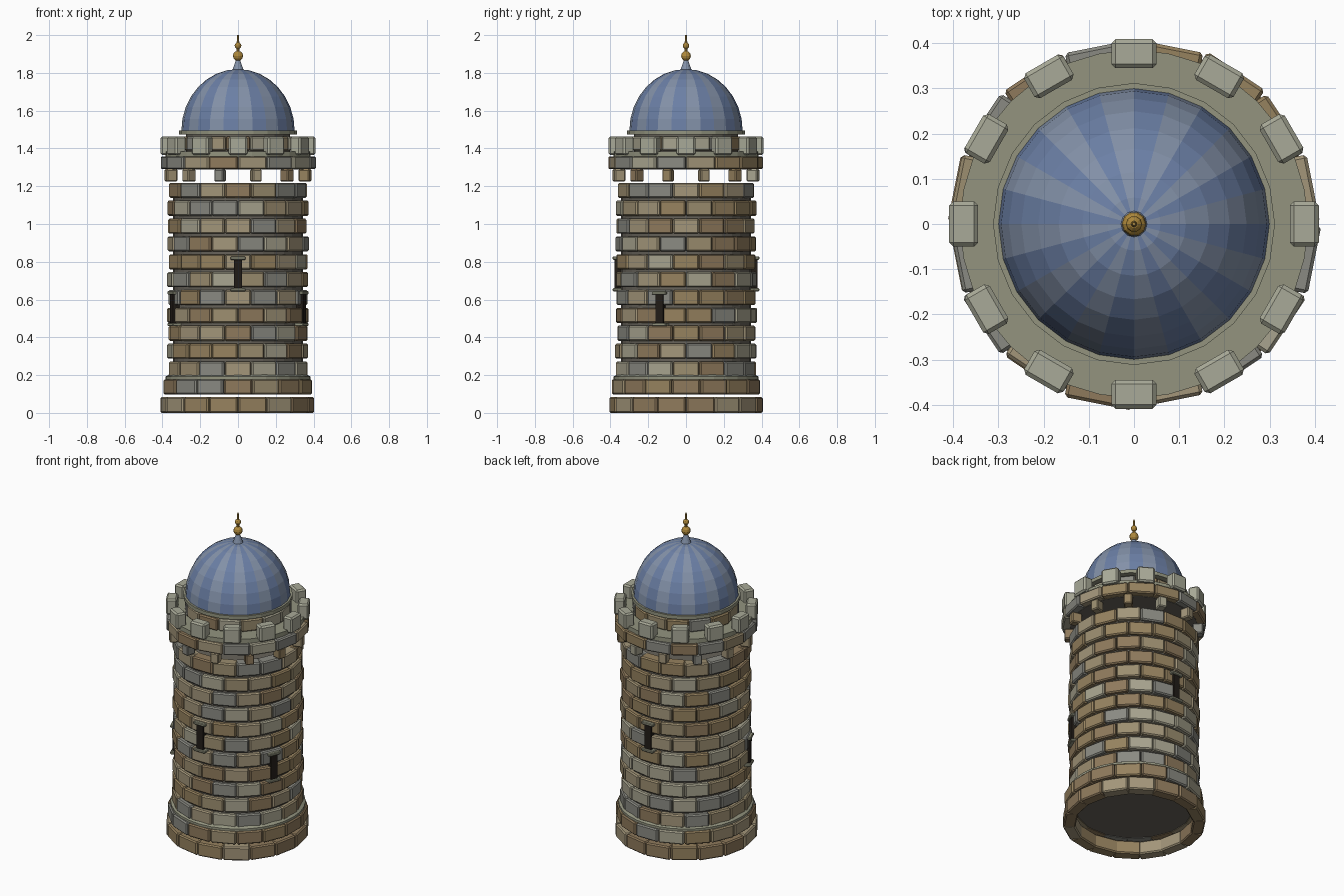
import bpy, bmesh, math, random
from mathutils import Matrix

if "Cube" in bpy.data.objects:
    bpy.data.objects.remove(bpy.data.objects["Cube"])

random.seed(7)

def mat(name, hexcol):
    c = [int(hexcol[i:i + 2], 16) / 255 for i in (0, 2, 4)]
    m = bpy.data.materials.new(name)
    m.diffuse_color = [((v + 0.055) / 1.055) ** 2.4 for v in c] + [1]
    m.use_nodes = True
    m.node_tree.nodes["Principled BSDF"].inputs["Base Color"].default_value = m.diffuse_color
    return m

STONES = [mat("stone_%d" % i, h) for i, h in enumerate(
    ["A3967A", "96825F", "8A8A82", "A8A48F", "8F7A5C", "9C8E70"])]
PALE = [mat("pale_stone", "A9AA98")]
MORTAR = [mat("mortar", "67635A")]
DECK = [mat("deck_stone", "93947F")]
DARK = [mat("slit_dark", "211C17")]
BLUES = [mat("dome_light", "8391A8"), mat("dome_blue", "6B7F A5".replace(" ", ""))]
GOLD = [mat("gold", "B08A3C")]

def finish(name, bm, mats, bevel=0):
    bmesh.ops.recalc_face_normals(bm, faces=bm.faces)
    me = bpy.data.meshes.new(name)
    bm.to_mesh(me)
    bm.free()
    for m in mats:
        me.materials.append(m)
    ob = bpy.data.objects.new(name, me)
    bpy.context.collection.objects.link(ob)
    if bevel:
        b = ob.modifiers.new("bevel", 'BEVEL')
        b.width, b.segments = bevel, 1
    return ob

def block(bm, ang, r_out, z0, z1, depth, width, mi=0):
    """Box whose outer face lies at r_out, turned to face angle ang."""
    M = (Matrix.Rotation(ang, 4, 'Z')
         @ Matrix.Translation((r_out - depth / 2, 0, (z0 + z1) / 2))
         @ Matrix.Diagonal((depth, width, z1 - z0, 1)))
    vs = bmesh.ops.create_cube(bm, size=1, matrix=M)["verts"]
    for f in {f for v in vs for f in v.link_faces}:
        f.material_index = mi

def course(name, n, r, z0, z1, offset, depth=0.07, gap=0.008):
    bm = bmesh.new()
    step = 2 * math.pi / n
    for k in range(n):
        ro = r + random.uniform(-0.005, 0.004)
        block(bm, -math.pi / 2 + (k + offset) * step, ro, z0, z1, depth,
              2 * r * math.tan(step / 2) - gap, random.randrange(len(STONES)))
    return finish(name, bm, STONES, 0.007)

def lathe(name, pts, n, mats, striped=False):
    """Revolve (radius, z) points; radius 0 closes to a pole."""
    bm = bmesh.new()
    rings = []
    for r, z in pts:
        if r == 0:
            rings.append([bm.verts.new((0, 0, z))] * n)
        else:
            rings.append([bm.verts.new((r * math.cos(2 * math.pi * k / n),
                                        r * math.sin(2 * math.pi * k / n), z)) for k in range(n)])
    for a, b in zip(rings, rings[1:]):
        for k in range(n):
            j = (k + 1) % n
            f = bm.faces.new(list(dict.fromkeys((a[k], a[j], b[j], b[k]))))
            f.material_index = k % 2 if striped else 0
    return finish(name, bm, mats)

def drum(name, r, z0, z1, n, mats):
    return lathe(name, [(0, z0), (r, z0), (r, z1), (0, z1)], n, mats)

def ball(name, r, z, n=10):
    pts = [(r * math.sin(math.pi * i / 6) if 0 < i < 6 else 0,
            z - r * math.cos(math.pi * i / 6)) for i in range(7)]
    return lathe(name, pts, n, GOLD)

# Tower shaft: mortar core wrapped in staggered stone courses
PITCH = 0.0946
drum("shaft_core", 0.345, 0.10, 1.205, 32, MORTAR)
for i in range(13):
    r = (0.402, 0.393)[i] if i < 2 else 0.370 - 0.0004 * i
    course("wall_course_%02d" % (i + 1), 16, r, i * PITCH + (0.003 if i else 0),
           i * PITCH + 0.083, 0.5 * ((i + 1) % 2 if i < 2 else i % 2))
lathe("plinth_trim", [(0.33, 0.178), (0.385, 0.178), (0.385, 0.192), (0.365, 0.203),
                      (0.33, 0.203), (0.33, 0.178)], 32, DECK)

# Corbels under the overhanging top
bm = bmesh.new()
for k in range(12):
    block(bm, math.radians(15 + 30 * k), 0.397, 1.225, 1.29, 0.06, 0.05, random.randrange(6))
finish("corbels", bm, STONES, 0.006)

# Overhanging course, deck and merlons
drum("overhang_core", 0.365, 1.288, 1.36, 32, MORTAR)
course("overhang_course", 16, 0.404, 1.29, 1.358, 0.5)
drum("deck", 0.385, 1.355, 1.385, 32, DECK)
bm = bmesh.new()
for k in range(12):
    block(bm, math.radians(30 * k), 0.409, 1.365, 1.463, 0.064, 0.10)
finish("merlons", bm, PALE, 0.009)

# Drum below the dome
drum("dome_drum_core", 0.275, 1.38, 1.48, 24, MORTAR)
course("dome_drum_course", 14, 0.298, 1.388, 1.462, 0, 0.05)
drum("dome_rim", 0.312, 1.474, 1.496, 24, DECK)

# Striped dome with cap
N = 8
lathe("dome", [(0.3 * math.cos(math.pi / 2 * i / N) if i < N else 0,
                1.493 + 0.327 * math.sin(math.pi / 2 * i / N)) for i in range(N + 1)],
      24, BLUES, True)
lathe("dome_cap", [(0, 1.805), (0.032, 1.808), (0.012, 1.865), (0, 1.865)], 12, BLUES)

# Gilded finial
ball("finial_large_ball", 0.027, 1.89)
ball("finial_small_ball", 0.018, 1.944)
lathe("finial_spike", [(0, 1.86), (0.008, 1.86), (0.007, 1.96), (0.004, 2.0), (0, 2.0)], 8, GOLD)

# Arrow slits with lintels and sills
for name, deg, z in (("front", -90, 0.74), ("back", 90, 0.74),
                     ("right", -22, 0.556), ("left", 202, 0.556)):
    a = math.radians(deg)
    bm = bmesh.new()
    block(bm, a, 0.379, z - 0.08, z + 0.075, 0.05, 0.044)
    finish(name + "_slit", bm, DARK)
    bm = bmesh.new()
    block(bm, a, 0.388, z + 0.07, z + 0.088, 0.05, 0.08)
    block(bm, a, 0.388, z - 0.097, z - 0.08, 0.05, 0.08)
    finish(name + "_slit_lintel_and_sill", bm, DECK, 0.004)
